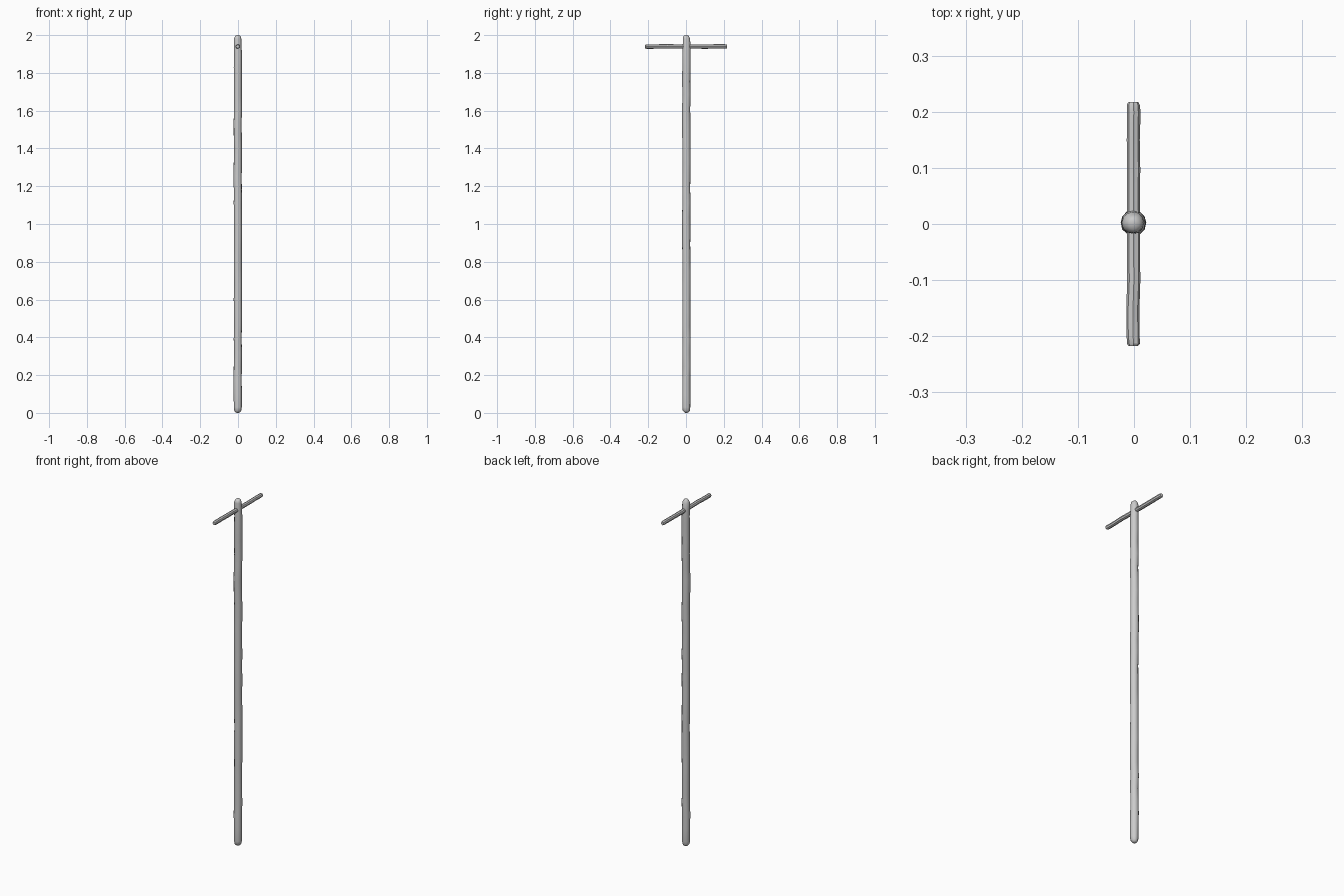
import bpy, bmesh, math, random
from mathutils import Vector

if "Cube" in bpy.data.objects:
    bpy.data.objects.remove(bpy.data.objects["Cube"])

random.seed(4)


def rod(name, stations, centre, axis, sides, wobble, smooth_angle):
    """Skin rings of (distance, radius) along an axis, with hand-hewn wobble."""
    axis = Vector(axis)
    u = Vector((1, 0, 0))
    v = axis.cross(u)
    bm = bmesh.new()
    rings = []
    for d, r in stations:
        drift = u * random.uniform(-wobble, wobble) + v * random.uniform(-wobble, wobble)
        ring = []
        for i in range(sides):
            a = math.tau * i / sides
            rr = r * random.uniform(0.96, 1.04)
            ring.append(bm.verts.new(Vector(centre) + axis * d + drift
                                     + (u * math.cos(a) + v * math.sin(a)) * rr))
        rings.append(ring)
    for a, b in zip(rings, rings[1:]):
        for i in range(sides):
            j = (i + 1) % sides
            bm.faces.new((a[i], a[j], b[j], b[i]))
    bm.faces.new(rings[0][::-1])
    bm.faces.new(rings[-1])
    bmesh.ops.recalc_face_normals(bm, faces=bm.faces)
    mesh = bpy.data.meshes.new(name)
    bm.to_mesh(mesh)
    bm.free()
    obj = bpy.data.objects.new(name, mesh)
    bpy.context.collection.objects.link(obj)
    bpy.ops.object.select_all(action='DESELECT')
    obj.select_set(True)
    bpy.context.view_layer.objects.active = obj
    bpy.ops.object.shade_smooth_by_angle(angle=math.radians(smooth_angle))
    return obj


# Upright pole: rounded foot, slightly uneven shaft, softly domed head
R = 0.0215
foot = [(0.0, 0.006), (0.004, 0.013), (0.012, 0.0185)]
shaft = [(0.03 + 1.87 * i / 26, R) for i in range(27)]
head = [(1.94, 0.0205), (1.98, 0.0195), (1.991, 0.016), (1.997, 0.011), (2.0, 0.005)]
rod("pole", foot + shaft + head, (-0.001, 0.002, 0), (0, 0, 1), 12, 0.0012, 50)

# Cross peg pushed through the pole near its head
H = 0.217
peg = [(-H, 0.009), (-H + 0.004, 0.0115)]
peg += [(-0.2 + 0.4 * i / 8, 0.0118) for i in range(9)]
peg += [(H - 0.004, 0.0115), (H, 0.009)]
rod("cross_peg", peg, (-0.001, 0, 1.94), (0, 1, 0), 8, 0.0008, 25)
